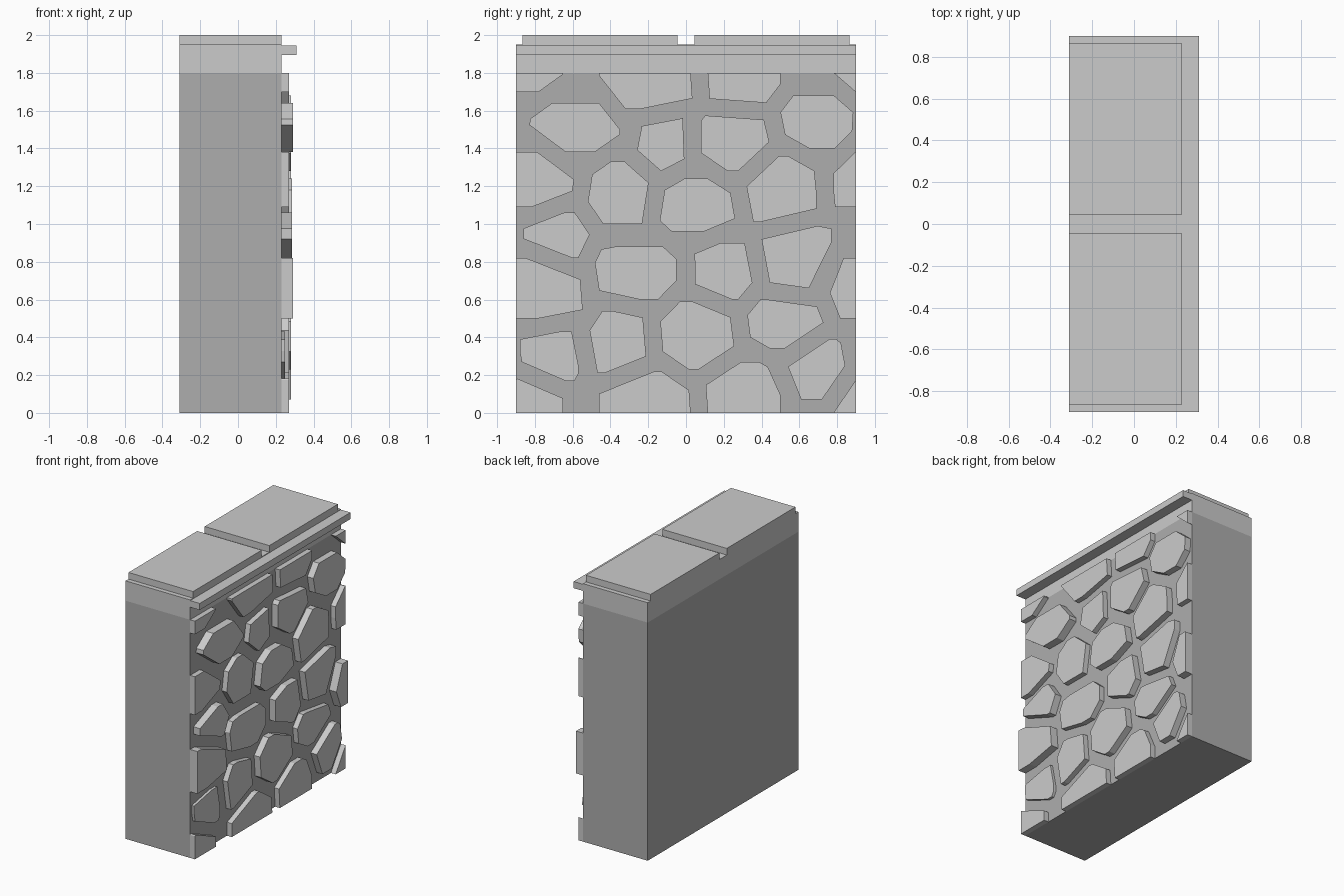
import bpy, bmesh
from mathutils import Vector

if "Cube" in bpy.data.objects:
    bpy.data.objects.remove(bpy.data.objects["Cube"])

W = 1.8             # wall width and height, also the repeat of the stone pattern
FACE = 0.23         # x of the mortar face
GAP = 0.09          # mortar joint between stones

mortar = bpy.data.materials.new("mortar")
mortar.diffuse_color = (0.42, 0.42, 0.42, 1)
mortar.use_nodes = True
mortar.node_tree.nodes["Principled BSDF"].inputs["Base Color"].default_value = mortar.diffuse_color


def box(name, x0, x1, y0, y1, z0, z1, mat=None):
    bm = bmesh.new()
    bmesh.ops.create_cube(bm, size=1)
    for v in bm.verts:
        v.co = ((x0 + x1) / 2 + v.co.x * (x1 - x0),
                (y0 + y1) / 2 + v.co.y * (y1 - y0),
                (z0 + z1) / 2 + v.co.z * (z1 - z0))
    return finish(name, bm, mat)


def finish(name, bm, mat=None):
    bmesh.ops.recalc_face_normals(bm, faces=bm.faces)
    me = bpy.data.meshes.new(name)
    bm.to_mesh(me)
    bm.free()
    if mat:
        me.materials.append(mat)
    ob = bpy.data.objects.new(name, me)
    bpy.context.collection.objects.link(ob)
    return ob


def clip(poly, n, d):
    """Keep the part of a convex polygon where p.n <= d."""
    out = []
    for i, p in enumerate(poly):
        q = poly[(i + 1) % len(poly)]
        a, b = p.dot(n) - d, q.dot(n) - d
        if a <= 0:
            out.append(p)
        if a * b < 0:
            out.append(p.lerp(q, a / (a - b)))
    return out


# Wall core
box("wall_core", -0.31, FACE, -0.9, 0.9, 0, 1.8, mortar)

# Coping: band, projecting ledge and two top slabs
box("coping_band", -0.31, FACE, -0.9, 0.9, 1.8, 1.95)
box("coping_ledge", FACE, 0.31, -0.9, 0.9, 1.895, 1.945)
for side, y0, y1 in (("left", -0.865, -0.045), ("right", 0.045, 0.865)):
    box("top_slab_" + side, -0.31, FACE, y0, y1, 1.95, 2.0)

# Stones of one repeating tile: y range, z range, front x
STONES = [
    (-1.02, -.65, -.10, .19, .27), (-.46, .04, -.19, .22, .27),
    (.09, .50, -.17, .27, .27), (.54, .85, .07, .39, .28),
    (-.88, -.57, .17, .43, .25), (-.51, -.20, .21, .54, .27),
    (-.14, .26, .23, .59, .28), (.32, .75, .34, .60, .27),
    (-1.06, -.53, .50, .82, .29), (-.50, -.05, .60, .88, .27),
    (.04, .36, .60, .90, .28), (.40, .77, .66, .99, .28),
    (-.86, -.51, .82, 1.06, .285), (-.15, .26, .96, 1.24, .285),
    (-.53, -.18, 1.0, 1.33, .27), (.31, .69, 1.01, 1.36, .28),
    (-1.02, -.58, 1.09, 1.38, .27), (-.84, -.35, 1.38, 1.64, .29),
    (-.26, 0, 1.28, 1.56, .27), (.08, .45, 1.28, 1.59, .28),
    (.50, .90, 1.40, 1.68, .28),
]
shifts = [Vector((a * W, b * W)) for a in (-1, 0, 1) for b in (-1, 0, 1)]
info = [(Vector(((a + b) / 2, (c + d) / 2)), (b - a) / 2, (d - c) / 2)
        for a, b, c, d, _ in STONES]


def reach(n, a, b):
    return ((a * n.x) ** 2 + (b * n.y) ** 2) ** 0.5


bm = bmesh.new()
for (y0, y1, z0, z1, front), (c, a, b) in zip(STONES, info):
    poly = [Vector(p) for p in ((y0, z0), (y1, z0), (y1, z1), (y0, z1))]
    # Chamfer the stone where neighbouring stones press against it
    for c2, a2, b2 in info:
        for s in shifts:
            n = c2 + s - c
            dist = n.length
            if 0.01 < dist < 0.9:
                n.normalize()
                r, r2 = reach(n, a, b), reach(n, a2, b2)
                poly = clip(poly, n, c.dot(n) + dist * r / (r + r2) - GAP / 2)
    poly = [p for i, p in enumerate(poly) if (p - poly[i - 1]).length > 0.025]
    # Repeat over the tile borders and trim to the wall
    for s in shifts:
        part = [p + s for p in poly]
        for n, d in (((1, 0), .9), ((-1, 0), .9), ((0, 1), W), ((0, -1), 0)):
            part = clip(part, Vector(n), d)
        if len(part) < 3:
            continue
        f = bm.faces.new([bm.verts.new((FACE, p.x, p.y)) for p in part])
        if f.calc_area() < 0.002:
            bmesh.ops.delete(bm, geom=[f], context='FACES')
            continue
        ext = bmesh.ops.extrude_face_region(bm, geom=[f], use_keep_orig=True)
        for v in ext["geom"]:
            if isinstance(v, bmesh.types.BMVert):
                v.co.x = front
finish("facing_stones", bm)
